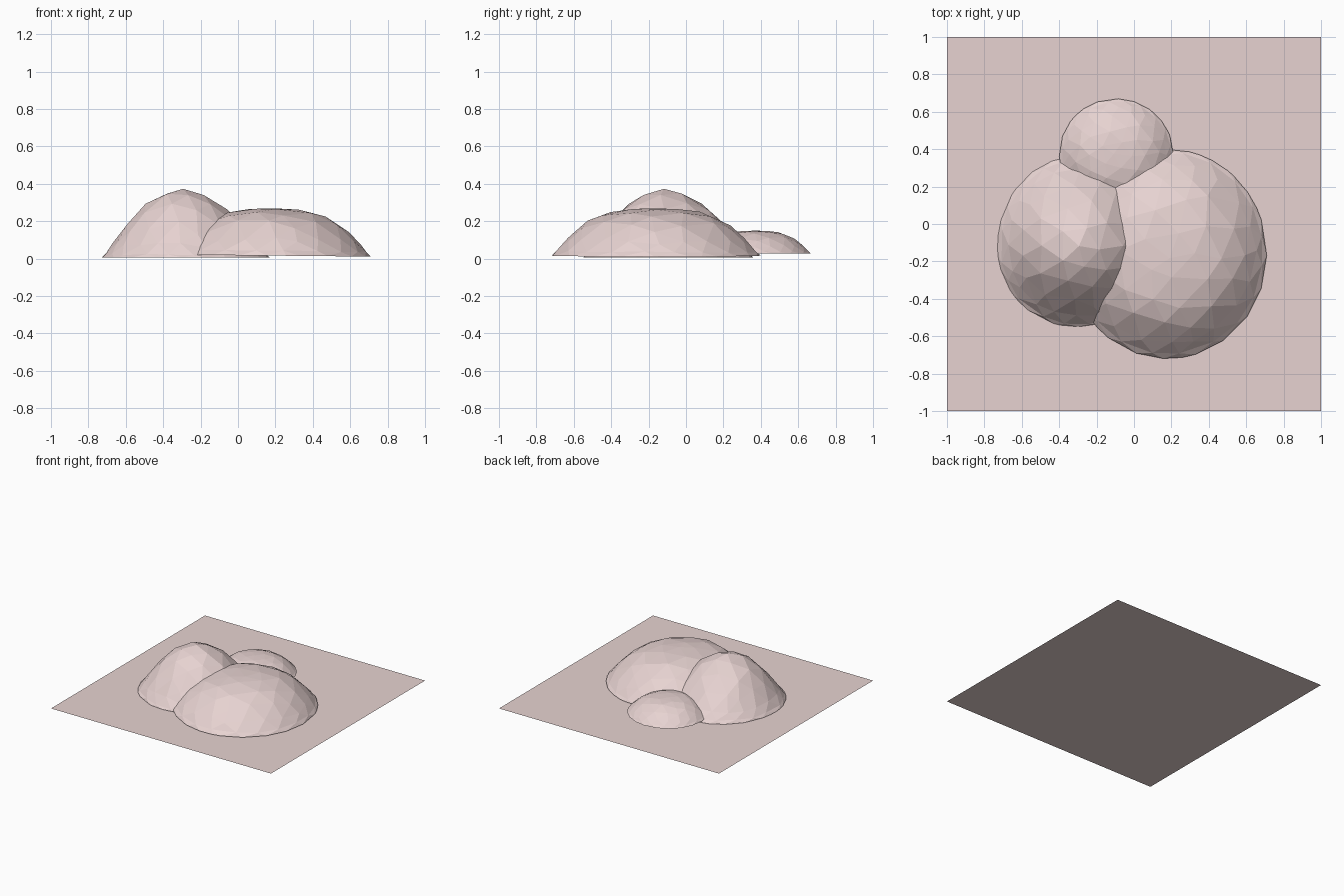
import bpy, bmesh, random
from mathutils import Vector

if "Cube" in bpy.data.objects:
    bpy.data.objects.remove(bpy.data.objects["Cube"])

random.seed(4)
mat = bpy.data.materials.new("pink")
mat.diffuse_color = (0.8, 0.65, 0.64, 1)
mat.use_nodes = True
mat.node_tree.nodes["Principled BSDF"].inputs["Base Color"].default_value = mat.diffuse_color


def finish(bm, name):
    me = bpy.data.meshes.new(name)
    bm.to_mesh(me)
    bm.free()
    me.materials.append(mat)
    ob = bpy.data.objects.new(name, me)
    bpy.context.collection.objects.link(ob)
    return ob


def lerp(profile, r):
    for (r0, h0), (r1, h1) in zip(profile, profile[1:]):
        if r <= r1:
            return h0 + (h1 - h0) * (r - r0) / (r1 - r0)
    return 0.0


def mound(name, centre, rx, ry, base, top, profile, tilt=0.0):
    """Open-bottomed faceted dome; rx and ry are (negative side, positive side)."""
    bm = bmesh.new()
    bmesh.ops.create_icosphere(bm, subdivisions=3, radius=1)
    # small irregularity of the facets, kept on the unit sphere
    for v in bm.verts:
        v.co += Vector([random.uniform(-0.045, 0.045) for _ in range(3)])
        v.co.normalize()
    bmesh.ops.bisect_plane(bm, geom=bm.verts[:] + bm.edges[:] + bm.faces[:],
                           plane_co=(0, 0, 0), plane_no=(0, 0, 1), clear_inner=True)
    bmesh.ops.remove_doubles(bm, verts=bm.verts[:], dist=0.05)
    for v in bm.verts:
        x, y, z = v.co
        if z < 0.02:
            n = (x * x + y * y) ** 0.5
            x, y = x / n, y / n
        rho = min(1, (x * x + y * y) ** 0.5)
        px = x * rx[x > 0]
        v.co = (centre[0] + px, centre[1] + y * ry[y > 0],
                base + tilt * px + (top - base) * lerp(profile, rho))
    bmesh.ops.triangulate(bm, faces=bm.faces[:])
    return finish(bm, name)


# Flat square ground sheet
bm = bmesh.new()
bmesh.ops.create_grid(bm, x_segments=1, y_segments=1, size=1)
finish(bm, "base_sheet")

# Profiles: (relative radius, relative height)
peaked = [(0, 1), (0.15, 0.98), (0.35, 0.85), (0.5, 0.73), (0.65, 0.53), (0.85, 0.22), (1, 0)]
flat = [(0, 1), (0.25, 0.98), (0.45, 0.92), (0.66, 0.73), (0.77, 0.53), (0.9, 0.25), (1, 0)]

# Three overlapping mounds
mound("tall_mound", (-0.31, -0.12), (0.42, 0.48), (0.43, 0.48), 0.006, 0.375, peaked)
mound("wide_mound", (0.18, -0.16), (0.53, 0.53), (0.56, 0.56), 0.016, 0.27, flat, -0.01)
mound("small_mound", (-0.095, 0.37), (0.305, 0.305), (0.3, 0.3), 0.026, 0.15, flat)
